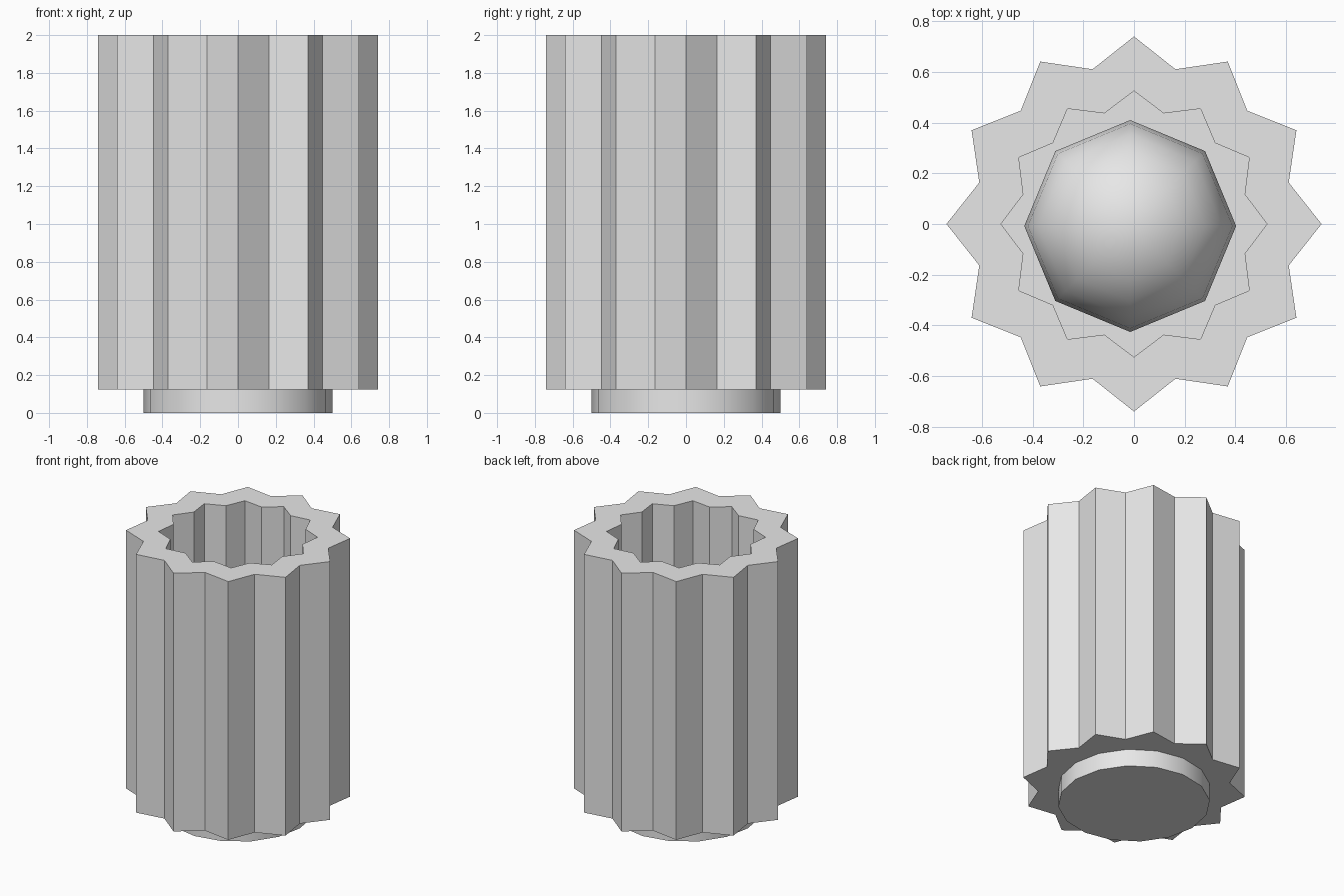
import bpy, bmesh, math

old = bpy.data.objects.get("Cube")
if old:
    bpy.data.objects.remove(old, do_unlink=True)

grey = bpy.data.materials.new("light_grey")
grey.use_nodes = True
colour = (0.8, 0.8, 0.8, 1)
grey.diffuse_color = colour
for node in grey.node_tree.nodes:
    if node.type == 'BSDF_PRINCIPLED':
        node.inputs["Base Color"].default_value = colour

BASE_TOP, TOP, FLOOR = 0.125, 2.0, 0.25
POINTS = 12


def finish(name, bm, smooth=False):
    bmesh.ops.recalc_face_normals(bm, faces=bm.faces)
    mesh = bpy.data.meshes.new(name)
    bm.to_mesh(mesh)
    bm.free()
    mesh.materials.append(grey)
    for face in mesh.polygons:
        face.use_smooth = smooth
    obj = bpy.data.objects.new(name, mesh)
    bpy.context.collection.objects.link(obj)
    return obj


def star_ring(bm, tip, valley, z):
    """Ring of vertices alternating between tips and valleys."""
    ring = []
    for i in range(POINTS * 2):
        a = math.pi * i / POINTS
        r = valley if i % 2 else tip
        ring.append(bm.verts.new((r * math.cos(a), r * math.sin(a), z)))
    return ring


def bridge(bm, lower, upper):
    n = len(lower)
    for i in range(n):
        j = (i + 1) % n
        bm.faces.new((lower[i], lower[j], upper[j], upper[i]))


# Fluted cup: outer wall, rim, cavity wall, closed floor and underside
bm = bmesh.new()
rings = [star_ring(bm, 0.74, 0.632, BASE_TOP),
         star_ring(bm, 0.74, 0.632, TOP),
         star_ring(bm, 0.525, 0.452, TOP),
         star_ring(bm, 0.525, 0.452, FLOOR)]
for lower, upper in zip(rings, rings[1:]):
    bridge(bm, lower, upper)
bm.faces.new(rings[0])
bm.faces.new(rings[-1])
finish("fluted_cup", bm)

# Round foot
bm = bmesh.new()
bmesh.ops.create_cone(bm, cap_ends=True, segments=16, radius1=0.5, radius2=0.5,
                      depth=BASE_TOP)
bmesh.ops.translate(bm, verts=bm.verts, vec=(0, 0, BASE_TOP / 2))
foot = finish("round_foot", bm)
bpy.ops.object.select_all(action='DESELECT')
foot.select_set(True)
bpy.context.view_layer.objects.active = foot
bpy.ops.object.shade_smooth_by_angle(angle=math.radians(30))

# Ball resting on the cavity floor
BALL = 0.418
bm = bmesh.new()
bmesh.ops.create_uvsphere(bm, u_segments=8, v_segments=12, radius=BALL)
bmesh.ops.translate(bm, verts=bm.verts, vec=(-0.015, -0.008, FLOOR + BALL))
finish("inner_ball", bm, smooth=True)
